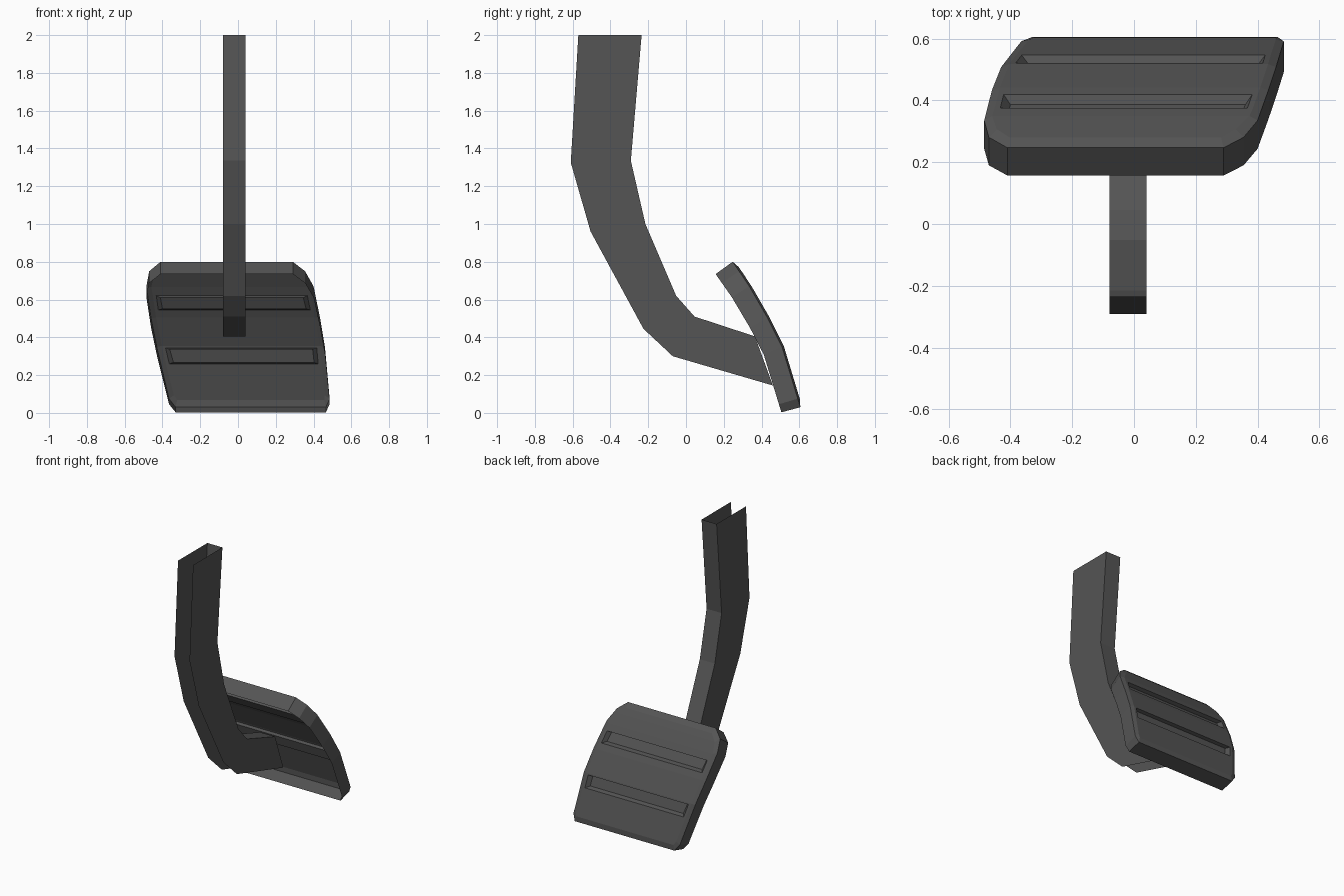
import bpy, bmesh

if "Cube" in bpy.data.objects:
    bpy.data.objects.remove(bpy.data.objects["Cube"])

mat = bpy.data.materials.new("dark_grey")
mat.diffuse_color = (0.09, 0.09, 0.09, 1)
mat.use_nodes = True
mat.node_tree.nodes["Principled BSDF"].inputs["Base Color"].default_value = mat.diffuse_color


def finish(name, bm):
    """Turn a bmesh into an object; face 0 must look towards +y."""
    bmesh.ops.recalc_face_normals(bm, faces=bm.faces)
    bm.faces.ensure_lookup_table()
    if bm.faces[0].normal.y < 0:
        bmesh.ops.reverse_faces(bm, faces=bm.faces)
    me = bpy.data.meshes.new(name)
    bm.to_mesh(me)
    bm.free()
    me.materials.append(mat)
    ob = bpy.data.objects.new(name, me)
    bpy.context.collection.objects.link(ob)


def lerp_table(table, z):
    """Interpolate a table of (z, value) that runs downwards in z."""
    for (z0, a), (z1, b) in zip(table, table[1:]):
        if z >= z1 or z1 == table[-1][0]:
            return a + (b - a) * (z0 - z) / (z0 - z1)


# Arm: thin U-channel, open along its front/lower side and at both ends
upper = [(-0.235, 2), (-0.292, 1.335), (-0.215, 1.0), (-0.052, 0.62),
         (0.045, 0.51), (0.365, 0.405)]
lower = [(-0.57, 2), (-0.61, 1.325), (-0.505, 0.96), (-0.225, 0.445),
         (-0.07, 0.3), (0.46, 0.145)]
bm = bmesh.new()
strips = [[bm.verts.new((x, y, z)) for y, z in prof]
          for x, prof in ((-0.08, upper), (0.04, upper), (0.04, lower), (-0.08, lower))]
for a, b in ((0, 1), (1, 2), (3, 0)):
    for i in range(len(upper) - 1):
        bm.faces.new((strips[a][i], strips[b][i], strips[b][i + 1], strips[a][i + 1]))
finish("pedal_arm", bm)

# Pad: curved plate shell, open at the back, with bevelled rim and two grooves
curve = [(0.80, 0.247), (0.67, 0.335), (0.5, 0.433), (0.35, 0.508), (0.03, 0.605)]
left = [(0.80, -0.41), (0.75, -0.47), (0.67, -0.485), (0.5, -0.46),
        (0.35, -0.43), (0.075, -0.365), (0.03, -0.33)]
right = [(0.80, 0.29), (0.75, 0.355), (0.67, 0.40), (0.5, 0.435),
         (0.35, 0.46), (0.075, 0.485), (0.03, 0.465)]


def on_pad(x, z, d):
    """Point at height z of the pad curve, moved d thicknesses outwards."""
    t = (0.80 - z) / 0.77
    return (x, lerp_table(curve, z) + d * (0.09 + 0.01 * t), z + d * (0.065 - 0.038 * t))


grooves = [(0.615, 0.54), (0.34, 0.255)]
rim_z = [0.80, 0.75, 0.67, 0.615, 0.54, 0.5, 0.35, 0.34, 0.255, 0.075, 0.03]
face_z = [0.765, 0.725, 0.66] + rim_z[3:9] + [0.09, 0.065]
n = len(rim_z)
bm = bmesh.new()


def make_ring(zs, inset, d):
    ls, rs = [], []
    for zr, z in zip(rim_z, zs):
        k = 0.008 if zr in (0.80, 0.03) else inset
        k = min(k, inset)
        ls.append(bm.verts.new(on_pad(lerp_table(left, zr) + k, z, d)))
        rs.append(bm.verts.new(on_pad(lerp_table(right, zr) - k, z, d)))
    return ls, rs


L, R = make_ring(face_z, 0.026, 0.1)
rim = make_ring(rim_z, 0, 0)
back = make_ring(rim_z, 0, -1)

# Front face rows, with a sunken tray where a groove lies
for i in range(n - 1):
    outer = [L[i], R[i], R[i + 1], L[i + 1]]
    if (rim_z[i], rim_z[i + 1]) not in grooves:
        bm.faces.new(outer)
        continue
    z0, z1 = rim_z[i], rim_z[i + 1]
    mouth = [bm.verts.new(on_pad(v.co.x + s * 0.018, z, 0.1))
             for v, s, z in zip(outer, (1, -1, -1, 1), (z0, z0, z1, z1))]
    floor = [bm.verts.new(on_pad(v.co.x + s * 0.022, z, -0.14))
             for v, s, z in zip(mouth, (1, -1, -1, 1),
                                (z0 + 0.003, z0 + 0.003, z1 + 0.018, z1 + 0.018))]
    for a, b in ((outer, mouth), (mouth, floor)):
        for j in range(4):
            k = (j + 1) % 4
            bm.faces.new((a[j], a[k], b[k], b[j]))
    bm.faces.new(floor)

# Bevel and side wall
loops = [ls + rs[::-1] for ls, rs in ((L, R), rim, back)]
for a, b in zip(loops, loops[1:]):
    for i in range(2 * n):
        j = (i + 1) % (2 * n)
        bm.faces.new((a[i], a[j], b[j], b[i]))
finish("pedal_pad", bm)
